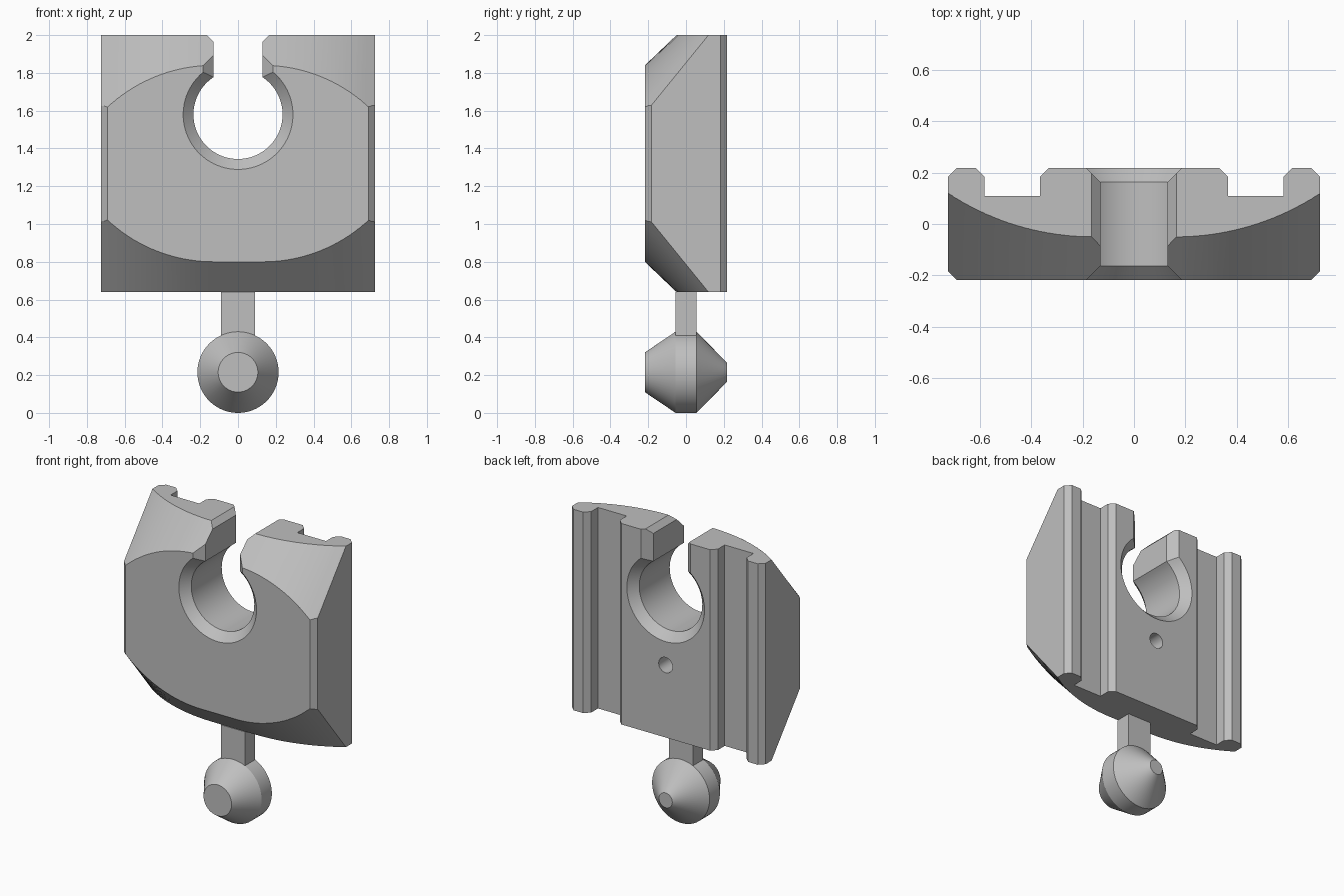
import bpy, bmesh, math

if "Cube" in bpy.data.objects:
    bpy.data.objects.remove(bpy.data.objects["Cube"])

FRONT, BACK = -0.218, 0.218
BOTTOM, TOP = 0.64, 2.0
MID_Z = (BOTTOM + TOP) / 2
BORE_Z = 1.58

gray = bpy.data.materials.new("light gray")
gray.diffuse_color = (0.52, 0.52, 0.52, 1)
gray.use_nodes = True
gray.node_tree.nodes["Principled BSDF"].inputs["Base Color"].default_value = gray.diffuse_color


def loft(name, rings):
    """Closed solid skinned through rings that share a point count."""
    bm = bmesh.new()
    vs = [[bm.verts.new(p) for p in ring] for ring in rings]
    n = len(vs[0])
    for a, b in zip(vs, vs[1:]):
        for i in range(n):
            j = (i + 1) % n
            bm.faces.new((a[i], a[j], b[j], b[i]))
    bm.faces.new(vs[0])
    bm.faces.new(vs[-1])
    bmesh.ops.recalc_face_normals(bm, faces=bm.faces)
    me = bpy.data.meshes.new(name)
    bm.to_mesh(me)
    bm.free()
    me.materials.append(gray)
    ob = bpy.data.objects.new(name, me)
    bpy.context.collection.objects.link(ob)
    return ob


def activate(ob):
    bpy.ops.object.select_all(action='DESELECT')
    ob.select_set(True)
    bpy.context.view_layer.objects.active = ob


def cut(ob, cutter):
    """Subtract the cutter and discard it."""
    mod = ob.modifiers.new("cut", 'BOOLEAN')
    mod.operation, mod.solver, mod.object = 'DIFFERENCE', 'EXACT', cutter
    cutter.hide_render = True
    activate(ob)
    bpy.ops.object.modifier_apply(modifier=mod.name)
    bpy.data.objects.remove(cutter)


def round_ring(r, y, z, n=64):
    return [(r * math.cos(2 * math.pi * i / n), y, z + r * math.sin(2 * math.pi * i / n))
            for i in range(n)]


# Body: chamfered plate with two rear grooves, extruded upward
half = [(0.69, FRONT), (0.725, -0.183), (0.725, 0.183), (0.69, BACK), (0.617, BACK),
        (0.582, 0.183), (0.582, 0.11), (0.367, 0.11), (0.367, 0.183), (0.332, BACK)]
outline = half + [(-x, y) for x, y in reversed(half)]
body = loft("body", [[(x, y, z) for x, y in outline] for z in (BOTTOM, TOP)])


# Curved bevels on the lower and upper front edges
def arc(x, flat, radius):
    d = max(abs(x) - flat, 0)
    return radius - math.sqrt(radius * radius - d * d)


def bevel_ring(x, flip):
    az = 0.80 + arc(x, 0.13, 0.823)      # edge height on the front face
    by = -0.05 + arc(x, 0.16, 1.024)     # edge depth on the end face
    dy, dz = by - FRONT, BOTTOM - az
    p = (FRONT - 0.3 * dy, az - 0.3 * dz)
    q = (by + 0.3 * dy, BOTTOM + 0.3 * dz)
    pts = [p, q, (p[0], q[1])]
    return [(x, y, 2 * MID_Z - z if flip else z) for y, z in pts]


side = [0.13, 0.16] + [0.16 + 0.6 * i / 20 for i in range(1, 21)]
xs = [-x for x in reversed(side)] + side
for flip in (False, True):
    cut(body, loft("bevel_cutter", [bevel_ring(x, flip) for x in xs]))


# Keyhole bore with an open slot, flared at the front and back
def keyhole(y, grow):
    r, w = 0.236 + grow, 0.13 + grow
    a = math.acos(w / r)
    sweep = math.pi + 2 * a
    pts = [(w, y, 2.2)]
    for i in range(65):
        t = a - sweep * i / 64
        pts.append((r * math.cos(t), y, BORE_Z + r * math.sin(t)))
    return pts + [(-w, y, 2.2)]


c = 0.055
cut(body, loft("keyhole_cutter", [keyhole(FRONT - 0.03, c + 0.03), keyhole(FRONT + c, 0),
                                  keyhole(BACK - c, 0), keyhole(BACK + 0.03, c + 0.03)]))

# Chamfer at the mouth of the slot
wedge = [(-0.12, 1.955), (0.12, 1.955), (0.265, 2.1), (-0.265, 2.1)]
cut(body, loft("mouth_cutter", [[(x, y, z) for x, z in wedge] for y in (-0.4, 0.4)]))

# Small blind hole in the back
cut(body, loft("pin_hole_cutter", [round_ring(0.052, y, 1.13, 32) for y in (0.05, 0.3)]))

# Stem joining body and knob
stem = loft("stem", [[(sx * 0.09, sy * 0.055, z) for sx, sy in ((-1, -1), (1, -1), (1, 1), (-1, 1))]
                     for z in (0.35, BOTTOM)])

# Double-cone knob turned around the y axis
knob = loft("knob", [round_ring(r, y, 0.215) for r, y in
                     ((0.105, FRONT), (0.215, -0.055), (0.215, 0.055), (0.05, BACK))])

for ob in (body, knob):
    activate(ob)
    bpy.ops.object.shade_smooth_by_angle(angle=math.radians(20))
